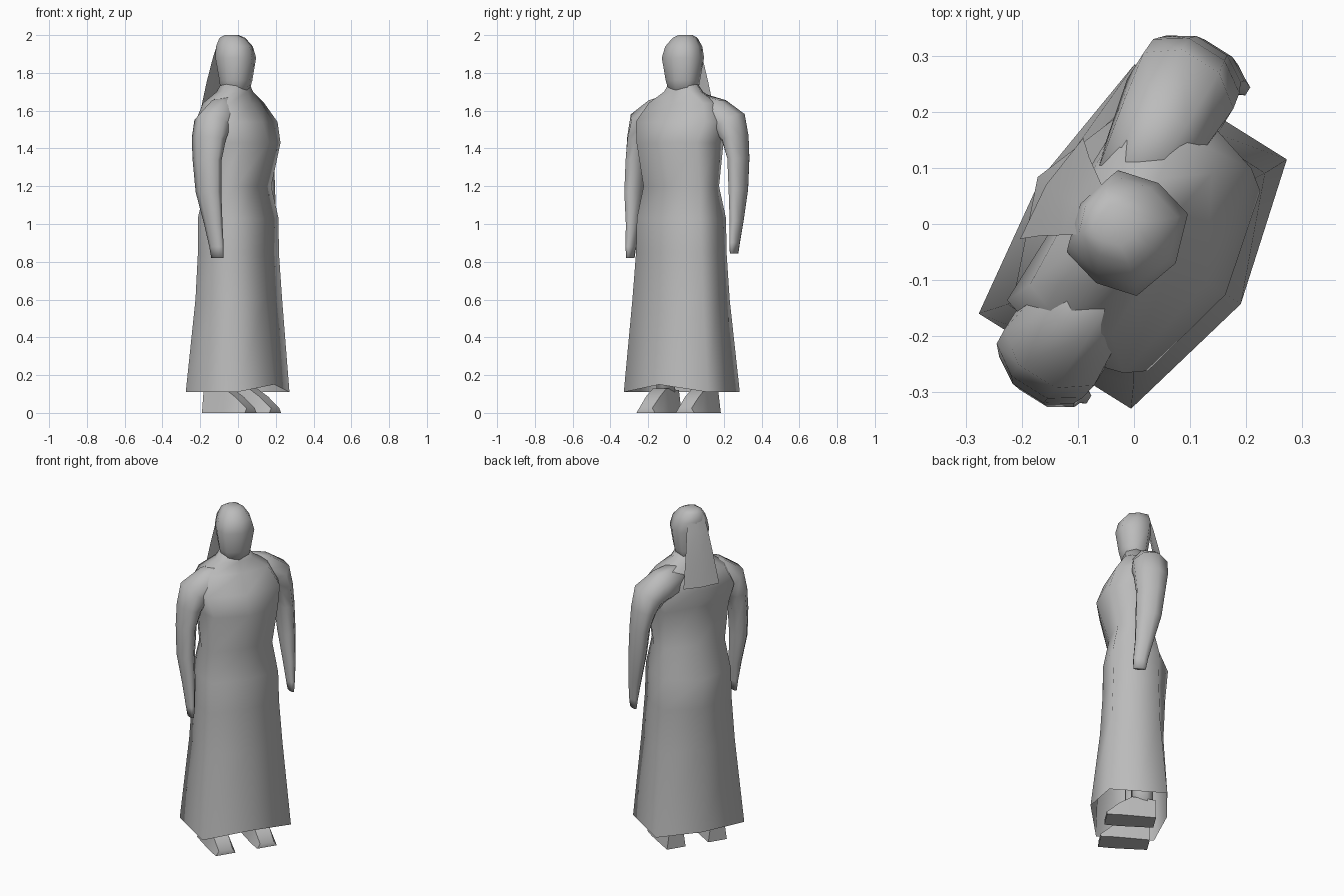
import bpy, bmesh, math
from mathutils import Matrix

if "Cube" in bpy.data.objects:
    bpy.data.objects.remove(bpy.data.objects["Cube"], do_unlink=True)

grey = bpy.data.materials.new("plain grey")
grey.use_nodes = True
grey.diffuse_color = (0.5, 0.5, 0.5, 1)
grey.node_tree.nodes["Principled BSDF"].inputs["Base Color"].default_value = (0.5, 0.5, 0.5, 1)

# The figure is built facing -y, then turned about z
TURN = Matrix.Rotation(math.radians(58), 4, 'Z')


def loft(name, rings, cap_start=True, angle=100):
    """Skin a stack of equal rings of points."""
    bm = bmesh.new()
    loops = [[bm.verts.new(p) for p in ring] for ring in rings]
    n = len(loops[0])
    for a, b in zip(loops, loops[1:]):
        for i in range(n):
            j = (i + 1) % n
            bm.faces.new((a[i], a[j], b[j], b[i]))
    if cap_start:
        bm.faces.new(loops[0][::-1])
    bm.faces.new(loops[-1])
    bmesh.ops.recalc_face_normals(bm, faces=bm.faces)
    bm.transform(TURN)
    mesh = bpy.data.meshes.new(name)
    bm.to_mesh(mesh)
    bm.free()
    mesh.materials.append(grey)
    obj = bpy.data.objects.new(name, mesh)
    bpy.context.collection.objects.link(obj)
    bpy.ops.object.select_all(action='DESELECT')
    obj.select_set(True)
    bpy.context.view_layer.objects.active = obj
    bpy.ops.object.shade_smooth_by_angle(angle=math.radians(angle))


def body_ring(z, half, corner, front, front_corner, back_corner, back, lift=0):
    """Eight points: middle and corners of the front and back, and both sides."""
    c = half * corner
    side = (front_corner + back_corner) / 2
    pts = [(0, front), (c, front_corner), (half, side), (c, back_corner),
           (0, back), (-c, back_corner), (-half, side), (-c, front_corner)]
    return [(x - 0.02, -f, z + (lift if i == 0 else 0)) for i, (x, f) in enumerate(pts)]


def oval(x, f, z, rx, rf, tilt=0, side=1, n=8):
    """Oval section, its outer edge raised by the tilt."""
    a = math.radians(tilt)
    ring = []
    for i in range(n):
        t = math.tau * (i + 0.5) / n
        out = rx * math.cos(t)
        ring.append((side * (x + out * math.cos(a)), rf * math.sin(t) - f, z + out * math.sin(a)))
    return ring


# Long gown, open at the hem
loft("gown", [
    body_ring(0.11, 0.262, 1.0, 0.237, 0.17, -0.15, -0.184, lift=0.04),
    body_ring(0.60, 0.23, 0.96, 0.185, 0.15, -0.115, -0.165),
    body_ring(0.85, 0.222, 0.92, 0.17, 0.14, -0.11, -0.175),
    body_ring(1.03, 0.22, 0.90, 0.168, 0.142, -0.115, -0.19),
    body_ring(1.20, 0.205, 0.86, 0.135, 0.11, -0.08, -0.105),
    body_ring(1.43, 0.23, 0.82, 0.205, 0.16, -0.105, -0.10),
    body_ring(1.54, 0.25, 0.86, 0.165, 0.125, -0.12, -0.12),
    body_ring(1.64, 0.20, 0.85, 0.095, 0.07, -0.10, -0.11),
    body_ring(1.70, 0.11, 0.75, 0.07, 0.055, -0.07, -0.08),
    body_ring(1.76, 0.07, 0.70, 0.055, 0.045, -0.05, -0.06),
], cap_start=False)

# Head, running straight into the neck
loft("head", [
    body_ring(1.68, 0.07, 0.75, 0.06, 0.045, -0.06, -0.065),
    body_ring(1.76, 0.088, 0.8, 0.082, 0.058, -0.06, -0.075),
    body_ring(1.88, 0.105, 0.82, 0.10, 0.072, -0.075, -0.095),
    body_ring(1.94, 0.09, 0.8, 0.085, 0.06, -0.08, -0.10),
    body_ring(1.985, 0.06, 0.75, 0.045, 0.03, -0.075, -0.09),
    body_ring(2.0, 0.035, 0.75, 0.01, 0.0, -0.055, -0.06),
])

# Veil falling behind the head, widening downwards
loft("veil", [
    [(-0.024 - half, -f, z), (-0.024, 0.012 - f, z),
     (-0.024 + half, -f, z), (-0.024, -0.008 - f, z)]
    for z, half, f in ((1.98, 0.045, -0.075), (1.89, 0.062, -0.10),
                       (1.75, 0.082, -0.13), (1.58, 0.106, -0.158))], angle=60)

# Sleeved arms flowing out of the shoulders, the left one held further back
arm = ((1.60, 0.05, -0.01, 0.10, 0.07, 80), (1.57, 0.16, -0.015, 0.10, 0.09, 66),
       (1.53, 0.24, -0.02, 0.092, 0.102, 36), (1.45, 0.273, -0.022, 0.066, 0.098, 12),
       (1.34, 0.295, -0.018, 0.052, 0.085, 0), (1.17, 0.303, -0.005, 0.046, 0.075, 0),
       (1.0, 0.308, 0.02, 0.033, 0.054, 0), (0.88, 0.308, 0.04, 0.022, 0.043, 0),
       (0.82, 0.308, 0.045, 0.014, 0.037, 0))
for label, side, forward, spread, rise in (("right", -1, 0.018, 0.013, 0),
                                           ("left", 1, -0.033, 0, 0.03)):
    loft(label + "_arm", [
        oval(x + spread * (z > 1.1), f + forward, z + rise * (1.6 - z), rx, rf, tilt, side)
        for z, x, f, rx, rf, tilt in arm])

# Feet: wedge shoes from toe to heel, with ankles
for label, x in (("right", -0.145), ("left", 0.10)):
    loft(label + "_shoe", [
        [(x - w, -f, 0), (x + w, -f, 0), (x + w * 0.7, -f, h), (x - w * 0.7, -f, h)]
        for f, w, h in ((0.17, 0.058, 0.025), (0.10, 0.062, 0.085),
                        (0.03, 0.06, 0.13), (-0.10, 0.055, 0.12))], angle=50)
    loft(label + "_ankle", [oval(x, -0.03, z, 0.045, 0.062) for z in (0.08, 0.4)])
